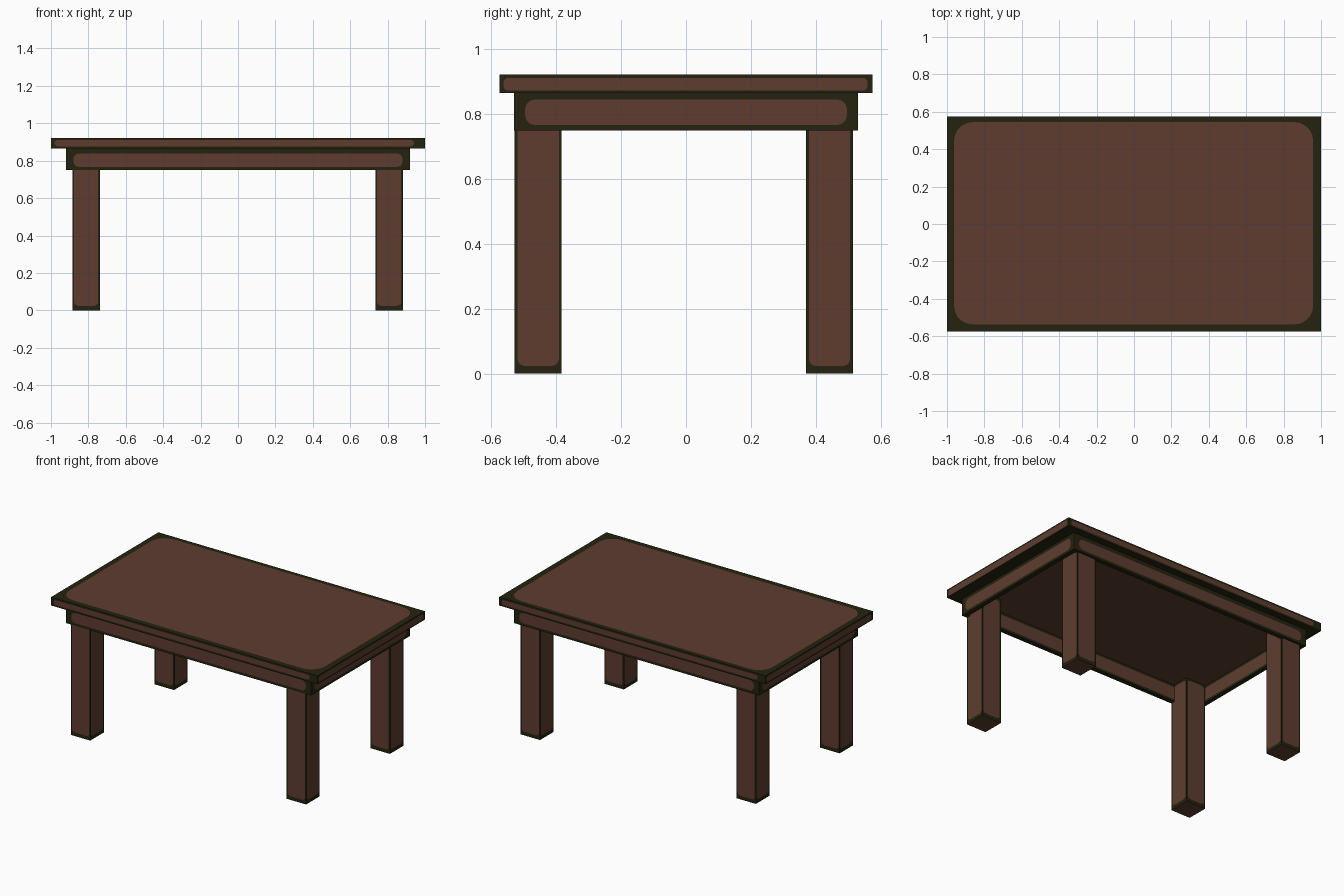
import bpy, bmesh, math
from mathutils import Vector

if "Cube" in bpy.data.objects:
    bpy.data.objects.remove(bpy.data.objects["Cube"])


def material(name, rgb):
    m = bpy.data.materials.new(name)
    m.diffuse_color = (*rgb, 1.0)
    m.use_nodes = True
    m.node_tree.nodes["Principled BSDF"].inputs["Base Color"].default_value = m.diffuse_color
    return m


BROWN = material("brown wood", (0.112, 0.0455, 0.0300))
DARK = material("dark worn edge", (0.0178, 0.0160, 0.0046))


def painted_face(bm, o, u, v, paint):
    """Rectangle with a dark rim around a rounded brown field.
    paint = (left, right, bottom, top, corner radius), or a material index."""
    w, h = u.length, v.length
    un, vn = u.normalized(), v.normalized()

    def vert(a, b):
        return bm.verts.new(o + un * a + vn * b)

    outer = [vert(0, 0), vert(w, 0), vert(w, h), vert(0, h)]
    if isinstance(paint, int):
        bm.faces.new(outer).material_index = paint
        return
    l, r, b, t, rad = paint
    rx = min(rad, (w - l - r) * 0.45)
    ry = min(rad, (h - b - t) * 0.45)
    centres = [(l + rx, b + ry), (w - r - rx, b + ry),
               (w - r - rx, h - t - ry), (l + rx, h - t - ry)]
    steps = 5
    arcs = []
    for i, (cx, cy) in enumerate(centres):
        angles = [math.pi + math.pi / 2 * (i + k / steps) for k in range(steps + 1)]
        arcs.append([vert(cx + rx * math.cos(a), cy + ry * math.sin(a)) for a in angles])
    bm.faces.new([p for arc in arcs for p in arc]).material_index = 0
    for i in range(4):
        j = (i + 1) % 4
        for p, q in zip(arcs[i], arcs[i][1:]):
            bm.faces.new((outer[i], q, p)).material_index = 1
        bm.faces.new((outer[i], outer[j], arcs[j][0], arcs[i][-1])).material_index = 1


def board(name, lo, hi, **paint):
    """Box whose faces are painted one by one."""
    (x0, y0, z0), (x1, y1, z1) = lo, hi
    X, Y, Z = Vector((x1 - x0, 0, 0)), Vector((0, y1 - y0, 0)), Vector((0, 0, z1 - z0))
    sides = {
        "front": ((x0, y0, z0), X, Z), "back": ((x1, y1, z0), -X, Z),
        "right": ((x1, y0, z0), Y, Z), "left": ((x0, y1, z0), -Y, Z),
        "top": ((x0, y0, z1), X, Y), "bottom": ((x0, y1, z0), X, -Y),
    }
    bm = bmesh.new()
    for side, (o, u, v) in sides.items():
        painted_face(bm, Vector(o), u, v, paint.get(side, 1))
    bmesh.ops.remove_doubles(bm, verts=bm.verts, dist=1e-5)
    me = bpy.data.meshes.new(name)
    bm.to_mesh(me)
    bm.free()
    me.materials.append(BROWN)
    me.materials.append(DARK)
    ob = bpy.data.objects.new(name, me)
    bpy.context.collection.objects.link(ob)
    return ob


TOP_Z, SLAB_Z, APRON_Z = 0.922, 0.865, 0.75
AX, AY, T = 0.92, 0.53, 0.03

# Table top slab
long_edge = (0.02, 0.06, 0.012, 0.012, 0.015)
short_edge = (0.012, 0.015, 0.008, 0.010, 0.015)
board("table_top", (-1, -0.575, SLAB_Z), (1, 0.575, TOP_Z),
      top=(0.038, 0.042, 0.038, 0.03, 0.10),
      bottom=(0.11, 0.11, 0.075, 0.075, 0.01),
      front=long_edge, back=long_edge, left=short_edge, right=short_edge)

# Apron frame
rail = (0.04, 0.04, 0.017, 0.027, 0.03)
inner = (0.04, 0.04, 0.015, 0.015, 0.02)
board("front_apron", (-AX, -AY, APRON_Z), (AX, -AY + T, SLAB_Z), front=rail, back=inner)
board("back_apron", (-AX, AY - T, APRON_Z), (AX, AY, SLAB_Z), back=rail, front=inner)
end = (0.004, 0.004, 0.017, 0.02, 0.03)
board("right_apron", (AX - T, -AY + T, APRON_Z), (AX, AY - T, SLAB_Z), right=end, left=inner)
board("left_apron", (-AX, -AY + T, APRON_Z), (-AX + T, AY - T, SLAB_Z), left=end, right=inner)

# Four legs, reaching up to the slab inside the apron
leg_side = (0.009, 0.009, 0.024, 0.012, 0.022)
for side, x in (("left", -0.885), ("right", 0.735)):
    for end_name, y in (("front", -0.528), ("back", 0.37)):
        board(f"{end_name}_{side}_leg", (x, y, 0), (x + 0.146, y + 0.145, SLAB_Z),
              front=leg_side, back=leg_side, left=leg_side, right=leg_side, bottom=0)
